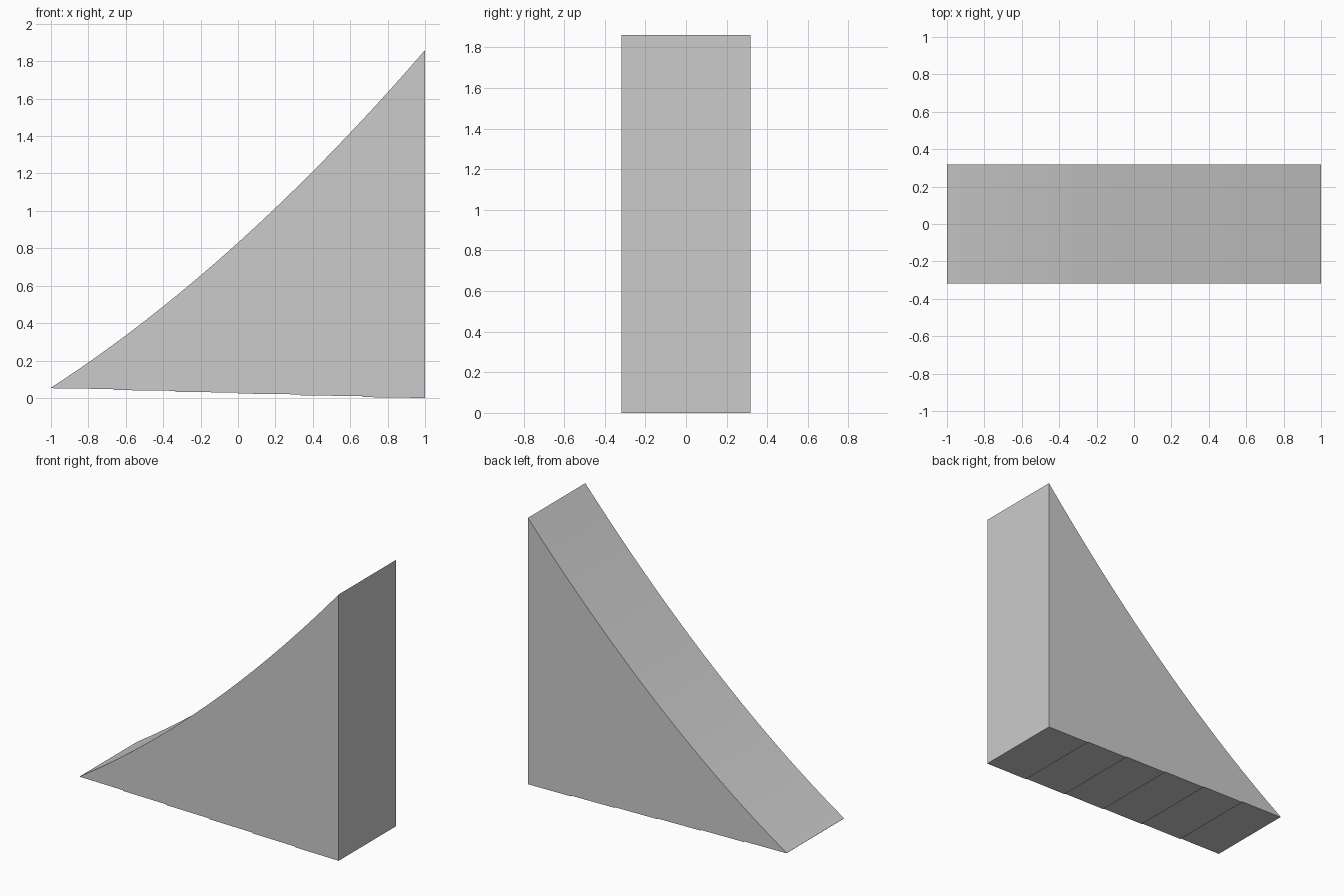
import bpy, bmesh

if "Cube" in bpy.data.objects:
    bpy.data.objects.remove(bpy.data.objects["Cube"])

HALF_WIDTH = 0.317
CURVE_STEPS = 64
PLANKS = 6

# Concave riding surface, from the low toe to the high lip
def ramp_height(x):
    return 0.83 + 0.9025 * x + 0.1275 * x * x

profile = []
for i in range(CURVE_STEPS + 1):
    x = 1 - 2 * i / CURVE_STEPS
    profile.append((x, ramp_height(x)))

# Underside: gently sloping panels with a small step down at each seam
length = 2 / PLANKS
for i in range(PLANKS):
    left = -1 + i * length
    start = 0.052 - 0.0095 * i
    end = start - 0.0045 if i < PLANKS - 1 else 0.0
    if i > 0:
        profile.append((left, start))
    else:
        profile.append((left + 0.002, start))
    profile.append((left + length, end))

# Solid ramp extruded across its width
bm = bmesh.new()
face = bm.faces.new([bm.verts.new((x, -HALF_WIDTH, z)) for x, z in profile])
result = bmesh.ops.extrude_face_region(bm, geom=[face])
moved = [v for v in result["geom"] if isinstance(v, bmesh.types.BMVert)]
bmesh.ops.translate(bm, verts=moved, vec=(0, 2 * HALF_WIDTH, 0))
bmesh.ops.recalc_face_normals(bm, faces=bm.faces)

mesh = bpy.data.meshes.new("curved_ramp")
bm.to_mesh(mesh)
bm.free()
ramp = bpy.data.objects.new("curved_ramp", mesh)
bpy.context.collection.objects.link(ramp)

# Smooth curve, crisp borders
bpy.context.view_layer.objects.active = ramp
ramp.select_set(True)
bpy.ops.object.shade_smooth_by_angle(angle=0.5)
